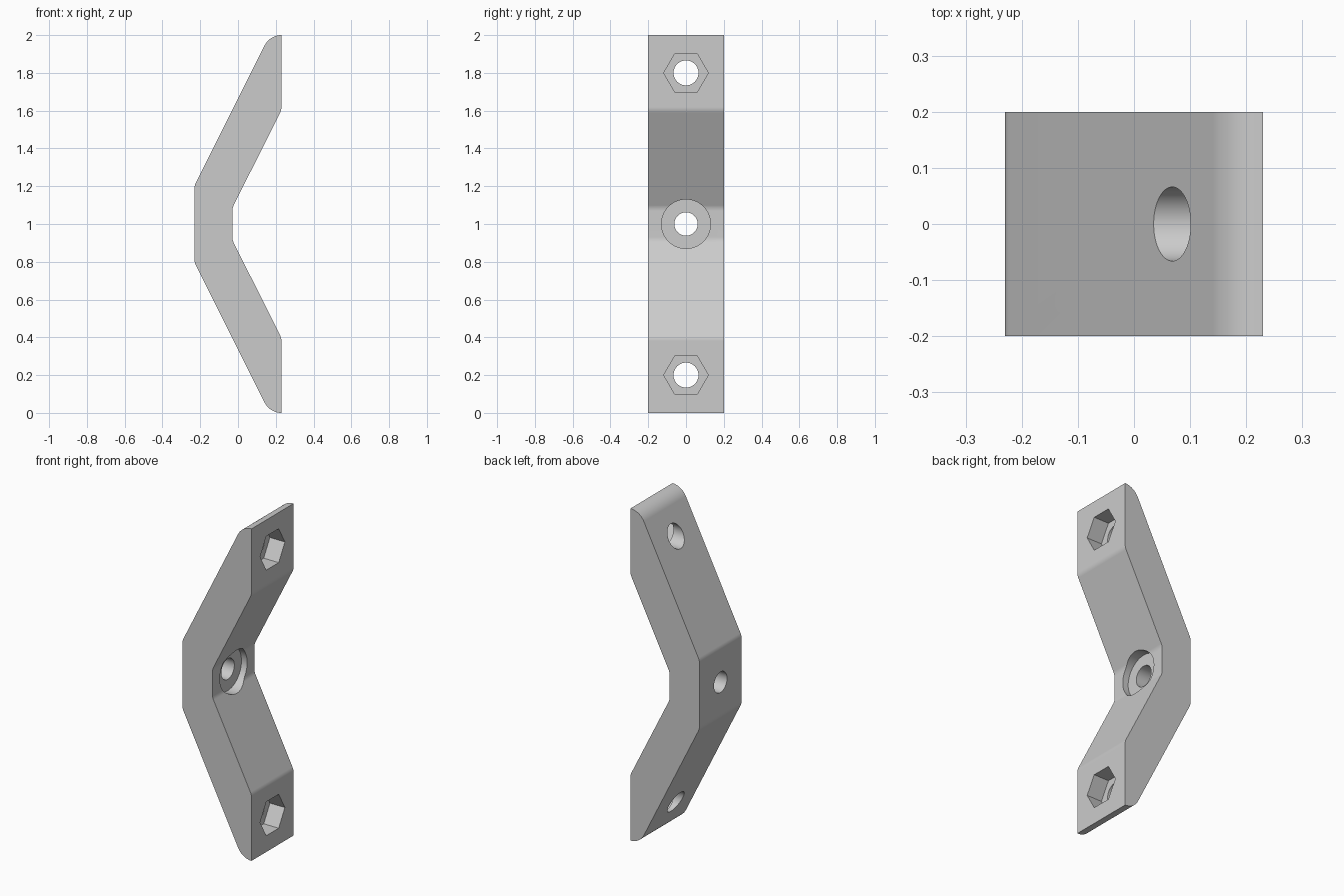
import bpy, bmesh, math
from mathutils import Vector

cube = bpy.data.objects.get("Cube")
if cube:
    bpy.data.objects.remove(cube)

DEPTH = 0.2      # half width along y
FACE_X = 0.23    # plane of the two end pads
END_R = 0.1      # rounding at the tips
HOLE_Z = 0.8     # end hole distance from the middle

grey = bpy.data.materials.new("plain grey")
grey.use_nodes = True
colour = (0.6, 0.6, 0.6, 1)
grey.diffuse_color = colour
grey.node_tree.nodes["Principled BSDF"].inputs["Base Color"].default_value = colour


def new_object(name, bm):
    bmesh.ops.recalc_face_normals(bm, faces=bm.faces)
    mesh = bpy.data.meshes.new(name)
    bm.to_mesh(mesh)
    bm.free()
    mesh.materials.append(grey)
    obj = bpy.data.objects.new(name, mesh)
    bpy.context.collection.objects.link(obj)
    return obj


def soft_corner(corner, before, after, size=0.016, steps=4):
    """Small blend between two straight profile edges."""
    c = Vector(corner)
    a = c + (Vector(before) - c).normalized() * size
    b = c + (Vector(after) - c).normalized() * size
    return [a * (1 - t) ** 2 + c * 2 * t * (1 - t) + b * t * t
            for t in (i / steps for i in range(steps + 1))]


# Upper half of the side profile, z measured from the middle
slope = math.atan(2)
tip = [Vector((FACE_X - END_R * math.sin(a), 1 - END_R + END_R * math.cos(a)))
       for a in (slope * (1 - i / 10) for i in range(11))]
outer, pad, inner = (-0.23, 0.205), (FACE_X, 0.603), (-0.03, 0.085)
upper = (soft_corner(outer, (-0.23, 0), tip[0]) + tip
         + soft_corner(pad, (FACE_X, 1), inner)
         + soft_corner(inner, pad, (-0.03, 0)))
profile = upper + [Vector((p.x, -p.y)) for p in reversed(upper)]

# Bent bracket body
bm = bmesh.new()
face = bm.faces.new([bm.verts.new((p.x, -DEPTH, p.y + 1)) for p in profile])
side = bmesh.ops.extrude_face_region(bm, geom=[face])
bmesh.ops.translate(bm, vec=(0, 2 * DEPTH, 0),
                    verts=[v for v in side["geom"] if isinstance(v, bmesh.types.BMVert)])
bracket = new_object("bent_bracket", bm)


def cut(name, sides, radius, x0, x1, z):
    """Remove a prism that runs along x, with a corner on the y axis."""
    bm = bmesh.new()
    ring = [(radius * math.cos(a), radius * math.sin(a))
            for a in (math.tau * i / sides for i in range(sides))]
    ends = [[bm.verts.new((x, y, z + h)) for y, h in ring] for x in (x0, x1)]
    for e in ends:
        bm.faces.new(e)
    for i in range(sides):
        j = (i + 1) % sides
        bm.faces.new((ends[0][i], ends[0][j], ends[1][j], ends[1][i]))
    cutter = new_object(name, bm)
    cutter.hide_render = True
    mod = bracket.modifiers.new(name, 'BOOLEAN')
    mod.operation, mod.solver, mod.object = 'DIFFERENCE', 'EXACT', cutter
    return cutter


# Middle screw hole with a round recess, end holes with nut pockets
cutters = [cut("middle_recess", 64, 0.13, -0.068, 0.4, 1),
           cut("middle_hole", 48, 0.062, -0.4, 0.4, 1)]
for label, z in (("upper", 1 + HOLE_Z), ("lower", 1 - HOLE_Z)):
    cutters += [cut(label + "_nut_pocket", 6, 0.118, FACE_X - 0.1, 0.4, z),
                cut(label + "_hole", 48, 0.066, -0.4, 0.4, z)]

# Bake the cuts and drop the helpers
graph = bpy.context.evaluated_depsgraph_get()
baked = bpy.data.meshes.new_from_object(bracket.evaluated_get(graph))
bracket.modifiers.clear()
bracket.data = baked
baked.materials.clear()
baked.materials.append(grey)
for cutter in cutters:
    bpy.data.objects.remove(cutter)

# Smooth rounded areas, crisp edges
bpy.ops.object.select_all(action='DESELECT')
bracket.select_set(True)
bpy.context.view_layer.objects.active = bracket
bpy.ops.object.shade_smooth_by_angle(angle=math.radians(25))
weighted = bracket.modifiers.new("even_shading", 'WEIGHTED_NORMAL')
weighted.keep_sharp = True
